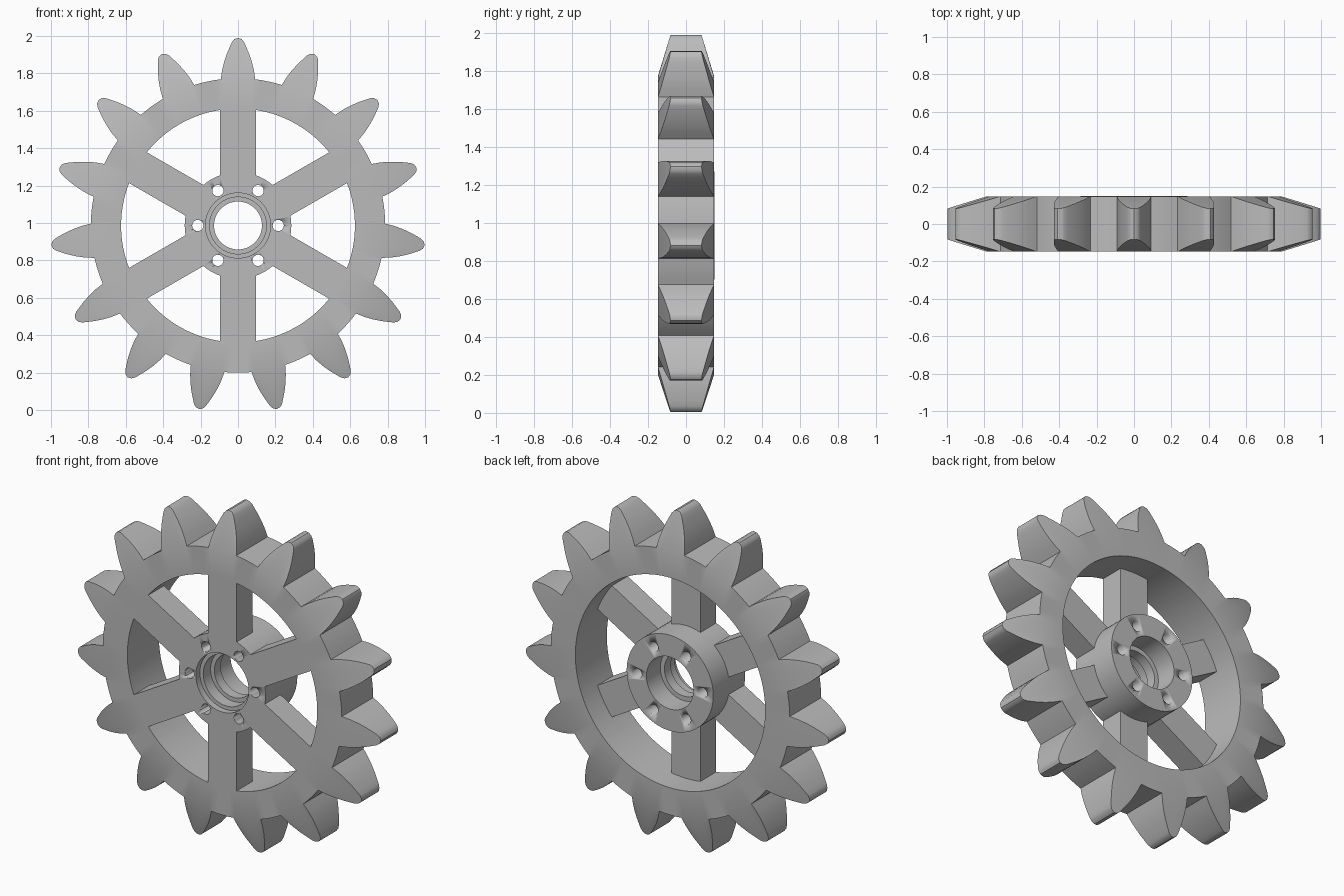
import bpy, bmesh, math
from mathutils import Matrix, Vector

cube = bpy.data.objects.get("Cube")
if cube:
    bpy.data.objects.remove(cube, do_unlink=True)

CENTRE = 0.987          # height of the axle
HALF = 0.148            # half thickness of the wheel
TEETH = 15
ROOT, TIP, INNER = 0.787, 1.003, 0.625

grey = bpy.data.materials.new("plain_grey")
grey.use_nodes = True
colour = (0.5, 0.5, 0.5, 1)
grey.diffuse_color = colour
grey.node_tree.nodes["Principled BSDF"].inputs["Base Color"].default_value = colour


def finish(bm, name, smooth=30):
    """Turn a bmesh into a grey object standing on the ground."""
    bmesh.ops.remove_doubles(bm, verts=bm.verts, dist=1e-5)
    bmesh.ops.recalc_face_normals(bm, faces=bm.faces)
    mesh = bpy.data.meshes.new(name)
    bm.to_mesh(mesh)
    bm.free()
    mesh.materials.append(grey)
    obj = bpy.data.objects.new(name, mesh)
    obj.location.z = CENTRE
    bpy.context.collection.objects.link(obj)
    bpy.ops.object.select_all(action='DESELECT')
    obj.select_set(True)
    bpy.context.view_layer.objects.active = obj
    bpy.ops.object.shade_smooth_by_angle(angle=math.radians(smooth))
    return obj


def bridge(bm, a, b):
    """Join two closed loops with quads, skipping collapsed ones."""
    n = len(a)
    for i in range(n):
        quad = []
        for v in (a[i], a[(i + 1) % n], b[(i + 1) % n], b[i]):
            if all((v.co - q.co).length > 1e-5 for q in quad):
                quad.append(v)
        if len(quad) > 2:
            bm.faces.new(quad)


# Toothed rim: half a tooth as (half width, radius), mirrored and repeated
half_tooth = [(0.085, 0.83), (0.074, 0.875), (0.059, 0.92), (0.044, 0.955),
              (0.033, 0.98), (0.02, 0.996), (0, TIP)]
base = 0.092
foot = (base, math.sqrt(ROOT ** 2 - base ** 2))
side = [foot] + half_tooth
tooth = [(-x, z) for x, z in side] + side[-2::-1]
gap = math.tau / TEETH / 2 - math.asin(base / ROOT)
for k in (-0.5, 0, 0.5):      # valley floor between two teeth
    a = math.tau / TEETH / 2 + k * gap
    tooth.append((ROOT * math.sin(a), ROOT * math.cos(a)))

outline = []
for i in range(TEETH):
    turn = Matrix.Rotation(i * math.tau / TEETH, 3, 'Y')
    for j, (x, z) in enumerate(tooth):
        tip = Vector((x, 0, z))
        root = Vector((x, 0, math.sqrt(ROOT ** 2 - x * x)))
        outline.append((turn @ tip, turn @ root))


def depth(p):
    """Half thickness, tapering towards the tooth tips."""
    t = max(0, (p.length - ROOT) / (TIP - ROOT))
    return HALF - 0.066 * t


bm = bmesh.new()
loops = []
for s in (-1, 1):
    y = Vector((0, s, 0))
    loops.append([
        [bm.verts.new(r.normalized() * INNER + y * HALF) for p, r in outline],
        [bm.verts.new(r + y * HALF) for p, r in outline],
        [bm.verts.new(p + y * depth(p)) for p, r in outline]])
for inner, root, tip in loops:
    bridge(bm, inner, root)
    bridge(bm, root, tip)
bridge(bm, loops[0][2], loops[1][2])
bridge(bm, loops[0][0], loops[1][0])
finish(bm, "toothed_rim", 35)

# Hub: stepped bore turned around the axle, as (radius, y)
profile = [(0.285, -HALF), (0.174, -HALF), (0.174, -0.11), (0.152, -0.11),
           (0.152, -0.04), (0.128, -0.04), (0.128, 0.02), (0.155, 0.02),
           (0.155, 0.151), (0.285, 0.151)]
bm = bmesh.new()
rings = []
for r, y in profile:
    rings.append([bm.verts.new((r * math.cos(k * math.tau / 72), y,
                                r * math.sin(k * math.tau / 72))) for k in range(72)])
for a, b in zip(rings, rings[1:] + rings[:1]):
    bridge(bm, a, b)
hub = finish(bm, "hub")

# Six bolt holes through the hub
bm = bmesh.new()
for k in range(6):
    a = k * math.tau / 6
    spot = Matrix.Translation((0.215 * math.cos(a), 0, 0.215 * math.sin(a)))
    bmesh.ops.create_cone(bm, cap_ends=True, segments=24, radius1=0.03, radius2=0.03,
                          depth=0.5, matrix=spot @ Matrix.Rotation(math.pi / 2, 4, 'X'))
cutter = finish(bm, "bolt_hole_cutter")
cutter.hide_render = True
cutter.hide_set(True)
cutter.display_type = 'WIRE'
holes = hub.modifiers.new("bolt_holes", 'BOOLEAN')
holes.operation = 'DIFFERENCE'
holes.solver = 'EXACT'
holes.object = cutter

# Six spokes, flush at the front and half as deep as the rim
for k in range(6):
    bm = bmesh.new()
    start, end = 0.262, 0.635
    shape = Matrix.Translation((0, -HALF / 2, (start + end) / 2)) @ \
        Matrix.Diagonal((0.19, HALF, end - start, 1))
    bmesh.ops.create_cube(bm, size=1,
                          matrix=Matrix.Rotation(k * math.tau / 6, 4, 'Y') @ shape)
    finish(bm, "spoke_%d" % (k + 1))
